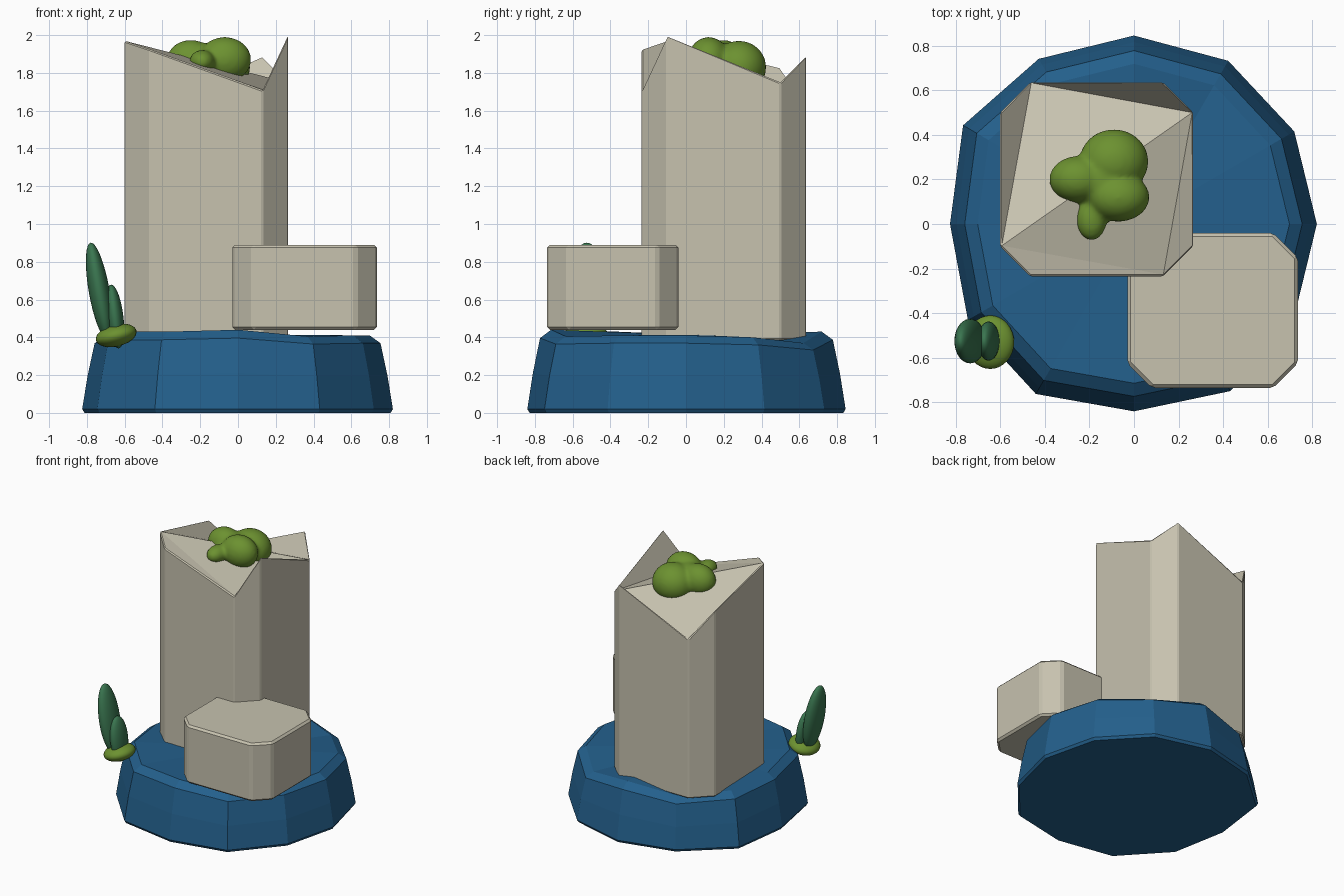
import bpy, bmesh, math
from mathutils import Matrix, Vector, Euler

if "Cube" in bpy.data.objects:
    bpy.data.objects.remove(bpy.data.objects["Cube"])


def material(name, rgb):
    m = bpy.data.materials.new(name)
    m.diffuse_color = (*rgb, 1)
    m.use_nodes = True
    m.node_tree.nodes["Principled BSDF"].inputs["Base Color"].default_value = m.diffuse_color
    return m


STONE = material("pale_stone", (0.57, 0.54, 0.43))
BLUE = material("deep_blue", (0.017, 0.115, 0.26))
MOSS = material("moss_green", (0.15, 0.285, 0.03))
LEAF = material("dark_leaf_green", (0.042, 0.18, 0.08))


def make_object(name, bm, mat, angle=None):
    bmesh.ops.recalc_face_normals(bm, faces=bm.faces[:])
    me = bpy.data.meshes.new(name)
    bm.to_mesh(me)
    bm.free()
    me.materials.append(mat)
    ob = bpy.data.objects.new(name, me)
    bpy.context.collection.objects.link(ob)
    if angle is not None:
        bpy.context.view_layer.objects.active = ob
        ob.select_set(True)
        bpy.ops.object.shade_smooth_by_angle(angle=math.radians(angle))
        ob.select_set(False)
    return ob


def chamfered_outline(x0, x1, y0, y1, c):
    return [(x0, y0 + c), (x0 + c, y0), (x1 - c, y0), (x1, y0 + c),
            (x1, y1 - c), (x1 - c, y1), (x0 + c, y1), (x0, y1 - c)]


def stone_block(name, outline, z0, tops, cap_faces, bevel):
    bm = bmesh.new()
    lo = [bm.verts.new((x, y, z0)) for x, y in outline]
    hi = [bm.verts.new((x, y, z)) for (x, y), z in zip(outline, tops)]
    n = len(outline)
    bm.faces.new(lo[::-1])
    for i in range(n):
        j = (i + 1) % n
        bm.faces.new((lo[i], lo[j], hi[j], hi[i]))
    for f in cap_faces:
        bm.faces.new([hi[i] for i in f])
    bm.normal_update()
    # soften the outer edges only, leaving folds in the cap crisp
    top = set(hi)
    fold = lambda e: (e.verts[0] in top and e.verts[1] in top and
                      all(v in top for f in e.link_faces for v in f.verts))
    edges = [e for e in bm.edges if not fold(e)]
    bmesh.ops.bevel(bm, geom=edges, offset=bevel, segments=1,
                    affect='EDGES', clamp_overlap=True)
    return make_object(name, bm, STONE)


# Rock base: twelve-sided tapering mound with an uneven top
radii = [.82, .83, .845, .845, .855, .885, .825, .86, .88, .84, .865, .83]
rim_z = [.41, .40, .37, .43, .38, .40, .41, .43, .43, .44, .405, .41]
rings = [(.985, 0), (1, .02), (.965, .48), (.92, .90), (.85, 1)]
bm = bmesh.new()
loops = []
for scale, h in rings:
    loop = []
    for k in range(12):
        a = math.radians(30 * k)
        r = radii[k] * scale
        z = h if h < .1 else h * rim_z[k]
        loop.append(bm.verts.new((r * math.cos(a), r * math.sin(a), z)))
    loops.append(loop)
for a, b in zip(loops, loops[1:]):
    for i in range(12):
        j = (i + 1) % 12
        bm.faces.new((a[i], a[j], b[j], b[i]))
bm.faces.new(loops[0][::-1])
mid = bm.verts.new((0, 0, .415))
for i in range(12):
    bm.faces.new((loops[-1][i], loops[-1][(i + 1) % 12], mid))
make_object("rock_base", bm, BLUE)

# Tall pillar with a jagged, folded top
stone_block("tall_pillar", chamfered_outline(-.60, .265, -.235, .635, .135), .385,
            [1.97, 1.925, 1.71, 2.0, 1.75, 1.89, 1.62, 1.83],
            [(0, 1, 2), (0, 2, 4), (2, 3, 4), (0, 4, 6), (4, 5, 6), (0, 6, 7)], .008)

# Low block overhanging the base
stone_block("low_block", chamfered_outline(-.03, .735, -.735, -.04, .11), .44,
            [.89] * 8, [tuple(range(8))], .015)


def ellipsoid(bm, centre, radius, tilt=(0, 0, 0)):
    mat = (Matrix.Translation(Vector(centre)) @ Euler([math.radians(t) for t in tilt]).to_matrix().to_4x4()
           @ Matrix.Diagonal((*radius, 1)))
    bmesh.ops.create_uvsphere(bm, u_segments=32, v_segments=18, radius=1, matrix=mat)


# Bush on the pillar: rounded lobes melted together
bm = bmesh.new()
for c, r in [((-.09, .28, 1.83), (.155, .145, .14)),
             ((-.25, .20, 1.86), (.13, .105, .115)),
             ((-.07, .12, 1.87), (.14, .11, .12)),
             ((-.19, .02, 1.86), (.068, .095, .062)),
             ((-.16, .19, 1.83), (.14, .12, .13))]:
    ellipsoid(bm, c, r)
bush = make_object("pillar_bush", bm, MOSS)
remesh = bush.modifiers.new("melt", 'REMESH')
remesh.mode = 'VOXEL'
remesh.voxel_size = .013
remesh.use_smooth_shade = True
smooth = bush.modifiers.new("soften", 'SMOOTH')
smooth.factor = .5
smooth.iterations = 8

# Leaning shrubs and the moss cushion on the rim
for name, c, r, tilt, mat in [
        ("tall_shrub", (-.735, -.525, .645), (.055, .10, .26), (0, -10, 0), LEAF),
        ("short_shrub", (-.652, -.525, .51), (.045, .088, .17), (0, -7, 0), LEAF),
        ("moss_cushion", (-.645, -.53, .41), (.11, .12, .058), (0, -14, 0), MOSS)]:
    bm = bmesh.new()
    ellipsoid(bm, c, r, tilt)
    make_object(name, bm, mat, 60)
